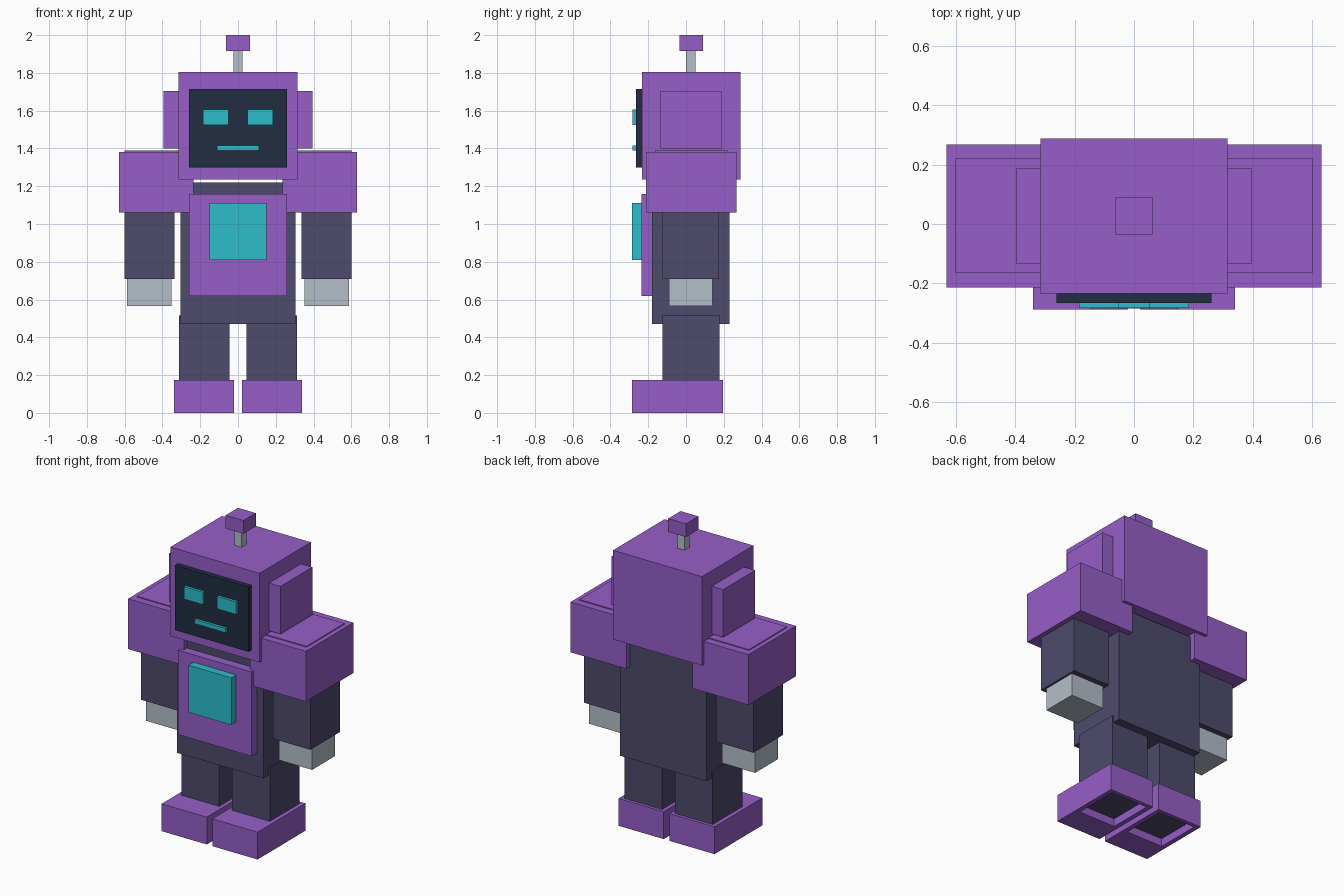
import bpy, bmesh

if "Cube" in bpy.data.objects:
    bpy.data.objects.remove(bpy.data.objects["Cube"])


def material(name, rgb):
    m = bpy.data.materials.new(name)
    m.diffuse_color = (*rgb, 1)
    m.use_nodes = True
    m.node_tree.nodes["Principled BSDF"].inputs["Base Color"].default_value = m.diffuse_color
    return m


PURPLE = material("purple", (0.305, 0.114, 0.578))
SLATE = material("dark_slate", (0.076, 0.069, 0.150))
NAVY = material("screen_navy", (0.016, 0.026, 0.054))
CYAN = material("glow_cyan", (0.026, 0.515, 0.597))
GREY = material("light_grey", (0.456, 0.515, 0.578))


def box(name, mat, x, y, z, pocket=None):
    """Box from (min, max) ranges; pocket = (x, y, depth) sinks a recess in the underside."""
    bm = bmesh.new()
    bmesh.ops.create_cube(bm, size=1)
    for v in bm.verts:
        v.co = [r[0] if c < 0 else r[1] for c, r in zip(v.co, (x, y, z))]
    if pocket:
        px, py, depth = pocket
        bm.normal_update()
        base = min(bm.faces, key=lambda f: f.calc_center_median().z)
        mid = base.calc_center_median()
        # First inset makes the rim, second makes the recess walls
        bmesh.ops.inset_individual(bm, faces=[base], thickness=0.02)
        for v in base.verts:
            v.co.x = px[0] if v.co.x < mid.x else px[1]
            v.co.y = py[0] if v.co.y < mid.y else py[1]
        bmesh.ops.inset_individual(bm, faces=[base], thickness=0.001)
        for v in base.verts:
            v.co.z = z[0] + depth
        base.material_index = 1
    bmesh.ops.recalc_face_normals(bm, faces=bm.faces)
    mesh = bpy.data.meshes.new(name)
    bm.to_mesh(mesh)
    bm.free()
    mesh.materials.append(mat)
    if pocket:
        mesh.materials.append(SLATE)
    obj = bpy.data.objects.new(name, mesh)
    bpy.context.collection.objects.link(obj)


def pair(name, mat, x, y, z, pocket=None):
    """Right box and its mirror across x = 0."""
    flip = lambda r: (-r[1], -r[0])
    box(name + "_right", mat, x, y, z, pocket)
    box(name + "_left", mat, flip(x), y, z,
        pocket and (flip(pocket[0]), pocket[1], pocket[2]))


# Torso and chest
box("torso", SLATE, (-0.305, 0.305), (-0.18, 0.23), (0.47, 1.22))
box("chest_plate", PURPLE, (-0.26, 0.26), (-0.235, -0.17), (0.62, 1.16))
box("chest_screen", CYAN, (-0.152, 0.152), (-0.285, -0.23), (0.81, 1.112))

# Head, face and antenna
box("head", PURPLE, (-0.315, 0.315), (-0.233, 0.288), (1.235, 1.805))
box("face_screen", NAVY, (-0.26, 0.26), (-0.265, -0.225), (1.30, 1.715))
pair("eye", CYAN, (0.05, 0.185), (-0.282, -0.26), (1.525, 1.605))
box("mouth", CYAN, (-0.11, 0.11), (-0.282, -0.26), (1.388, 1.415))
pair("ear", PURPLE, (0.30, 0.395), (-0.135, 0.188), (1.40, 1.705))
box("antenna_rod", GREY, (-0.025, 0.025), (0.0, 0.05), (1.80, 1.92))
box("antenna_knob", PURPLE, (-0.063, 0.063), (-0.035, 0.09), (1.915, 2.0))

# Shoulders, arms and hands
pair("shoulder", PURPLE, (0.235, 0.63), (-0.213, 0.268), (1.06, 1.382))
pair("shoulder_cap", PURPLE, (0.24, 0.60), (-0.165, 0.22), (1.38, 1.388))
pair("arm", SLATE, (0.335, 0.60), (-0.125, 0.175), (0.71, 1.08))
pair("hand", GREY, (0.352, 0.588), (-0.09, 0.14), (0.565, 0.715))

# Legs and feet with a recessed sole
pair("leg", SLATE, (0.046, 0.313), (-0.125, 0.177), (0.10, 0.515))
pair("foot", PURPLE, (0.02, 0.34), (-0.287, 0.197), (0.0, 0.175),
     pocket=((0.05, 0.31), (-0.12, 0.172), 0.05))
